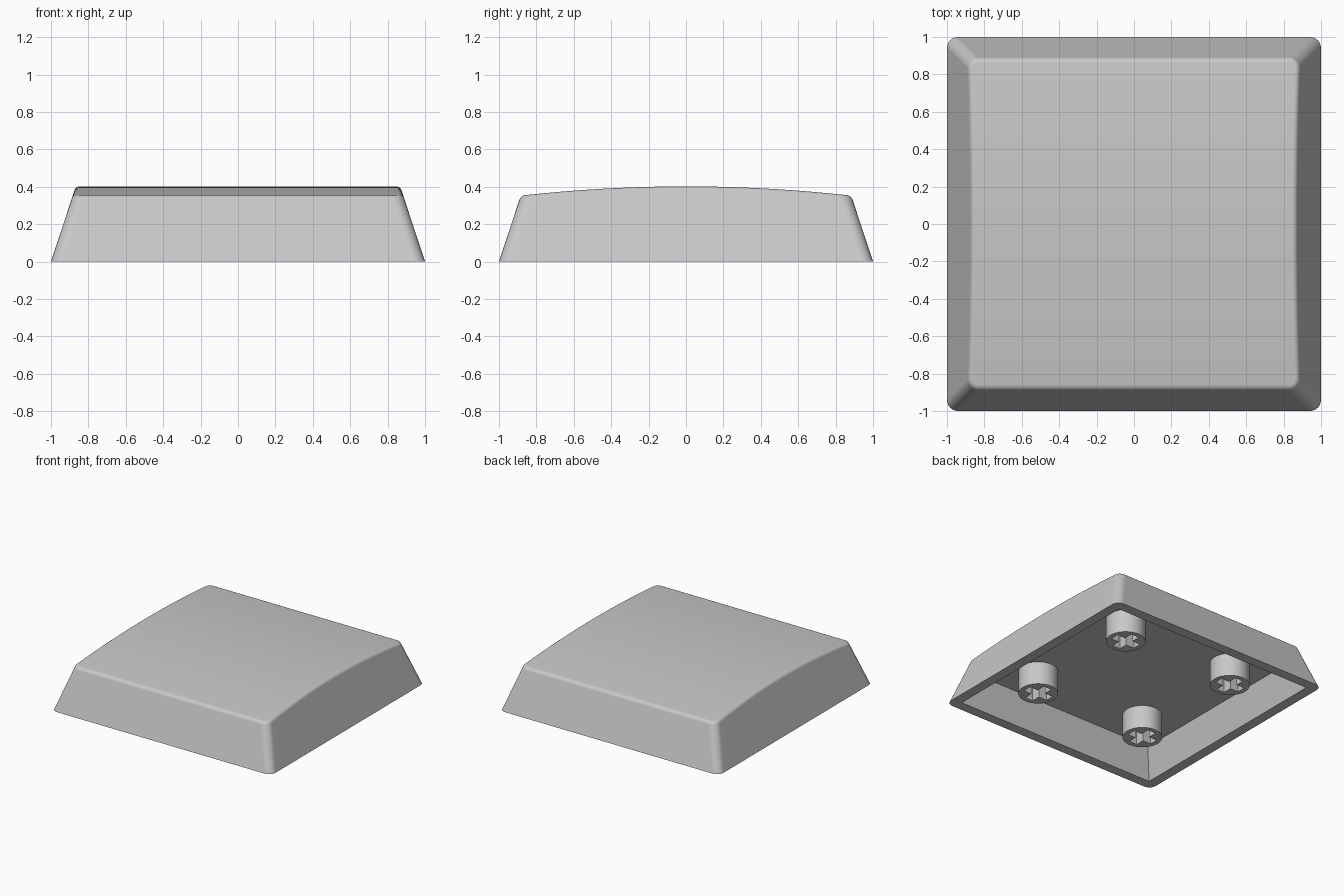
import bpy, bmesh
from math import sin, cos, pi, atan, sqrt

if "Cube" in bpy.data.objects:
    bpy.data.objects.remove(bpy.data.objects["Cube"])

TAPER = 0.33        # inward lean of the walls per unit of height
FILLET = 0.03       # rounding of the top edge
CORNER = 0.06       # rounding of the vertical corners
CEILING = 0.24
RIM = 0.917         # half width of the underside opening
DOME = 7.9          # radius of the arched top

plastic = bpy.data.materials.new("grey plastic")
plastic.use_nodes = True
grey = (0.58, 0.58, 0.58, 1)
plastic.diffuse_color = grey
bsdf = plastic.node_tree.nodes["Principled BSDF"]
bsdf.inputs["Base Color"].default_value = grey
bsdf.inputs["Roughness"].default_value = 0.6


def finish(bm, name):
    bmesh.ops.recalc_face_normals(bm, faces=bm.faces)
    mesh = bpy.data.meshes.new(name)
    bm.to_mesh(mesh)
    bm.free()
    mesh.materials.append(plastic)
    obj = bpy.data.objects.new(name, mesh)
    bpy.context.collection.objects.link(obj)
    bpy.ops.object.select_all(action='DESELECT')
    obj.select_set(True)
    bpy.context.view_layer.objects.active = obj
    bpy.ops.object.shade_smooth_by_angle(angle=pi / 6)
    normals = obj.modifiers.new("even shading", 'WEIGHTED_NORMAL')
    normals.keep_sharp = True
    return obj


def outline():
    """Rounded square as (corner sign x, y, arc x, y, slide) from front right, anticlockwise."""
    pts = []
    arc, side = 6, 20
    for q, (sx, sy) in enumerate([(1, -1), (1, 1), (-1, 1), (-1, -1)]):
        for i in range(arc + 1):
            a = (q - 1 + i / arc) * pi / 2
            pts.append((sx, sy, cos(a), sin(a), 1))
        if q % 2 == 0:      # subdivide the two sides that follow the arch
            for i in range(1, side):
                pts.append((sx, sy, sx, 0, 1 - 2 * i / side))
    return pts


SHAPE = outline()


def place(p, half, radius):
    sx, sy, ax, ay, slide = p
    core = half - radius
    return sx * core + ax * radius, sy * core * slide + ay * radius


def top_height(y):
    return 0.402 - DOME + sqrt(DOME * DOME - y * y)


def bridge(bm, a, b):
    for i in range(len(a)):
        j = (i + 1) % len(a)
        bm.faces.new((a[i], a[j], b[j], b[i]))


def level_ring(bm, half, radius, z):
    return [bm.verts.new((*place(p, half, radius), z)) for p in SHAPE]


def edge_ring(bm, angle):
    """One ring of the rounded top edge, following the arched top."""
    start = atan(TAPER)
    inset = FILLET * (cos(start) - cos(angle))
    ring = []
    for p in SHAPE:
        half = 0.88
        for _ in range(6):
            y = place(p, half, CORNER)[1]
            half = 1 - TAPER * (top_height(y) - FILLET * (1 - sin(start)))
        x, y = place(p, half - inset, CORNER - inset)
        ring.append(bm.verts.new((x, y, top_height(y) - FILLET * (1 - sin(angle)))))
    return ring


# Hollow cap shell
bm = bmesh.new()
outer = level_ring(bm, 1, CORNER, 0)
previous = outer
lean = atan(TAPER)
for step in range(6):
    ring = edge_ring(bm, lean + (pi / 2 - lean) * step / 5)
    bridge(bm, previous, ring)
    previous = ring

# Arched top, as strips across from side to side
right = sorted((v for v in previous if v.co.x > 0), key=lambda v: v.co.y)
left = sorted((v for v in previous if v.co.x < 0), key=lambda v: v.co.y)
for i in range(len(right) - 1):
    bm.faces.new((left[i], right[i], right[i + 1], left[i + 1]))

# Bottom rim, inner walls and flat ceiling
opening = level_ring(bm, RIM, 0, 0)
ceiling = level_ring(bm, RIM - 0.075, 0, CEILING)
bridge(bm, outer, opening)
bridge(bm, opening, ceiling)
bm.faces.new(ceiling)
bmesh.ops.remove_doubles(bm, verts=bm.verts, dist=0.0001)
bmesh.ops.dissolve_degenerate(bm, edges=bm.edges, dist=0.0001)
finish(bm, "cap_shell")


# Round stems with cross-shaped sockets
def stem(name, cx, cy):
    bm = bmesh.new()
    arm, wide = 0.11, 0.036
    circle = [(0.149 * cos(2 * pi * i / 40), 0.149 * sin(2 * pi * i / 40)) for i in range(40)]
    cross = []
    for q in range(4):
        c, s = round(cos(q * pi / 2)), round(sin(q * pi / 2))
        for x, y in ((arm, -wide), (arm, wide), (wide, wide)):
            cross.append((x * c - y * s, x * s + y * c))
    rim_edges = []
    for shape in (circle, cross):
        low = [bm.verts.new((cx + x, cy + y, 0.05)) for x, y in shape]
        high = [bm.verts.new((cx + x, cy + y, CEILING)) for x, y in shape]
        bridge(bm, low, high)
        rim_edges += [bm.edges.get((low[i - 1], low[i])) for i in range(len(low))]
    bmesh.ops.triangle_fill(bm, edges=rim_edges, use_beauty=True)
    return finish(bm, name)


for side, x in (("left", 0.51), ("right", -0.51)):
    for end, y in (("front", -0.51), ("back", 0.51)):
        stem(f"{end}_{side}_stem", x, y)
